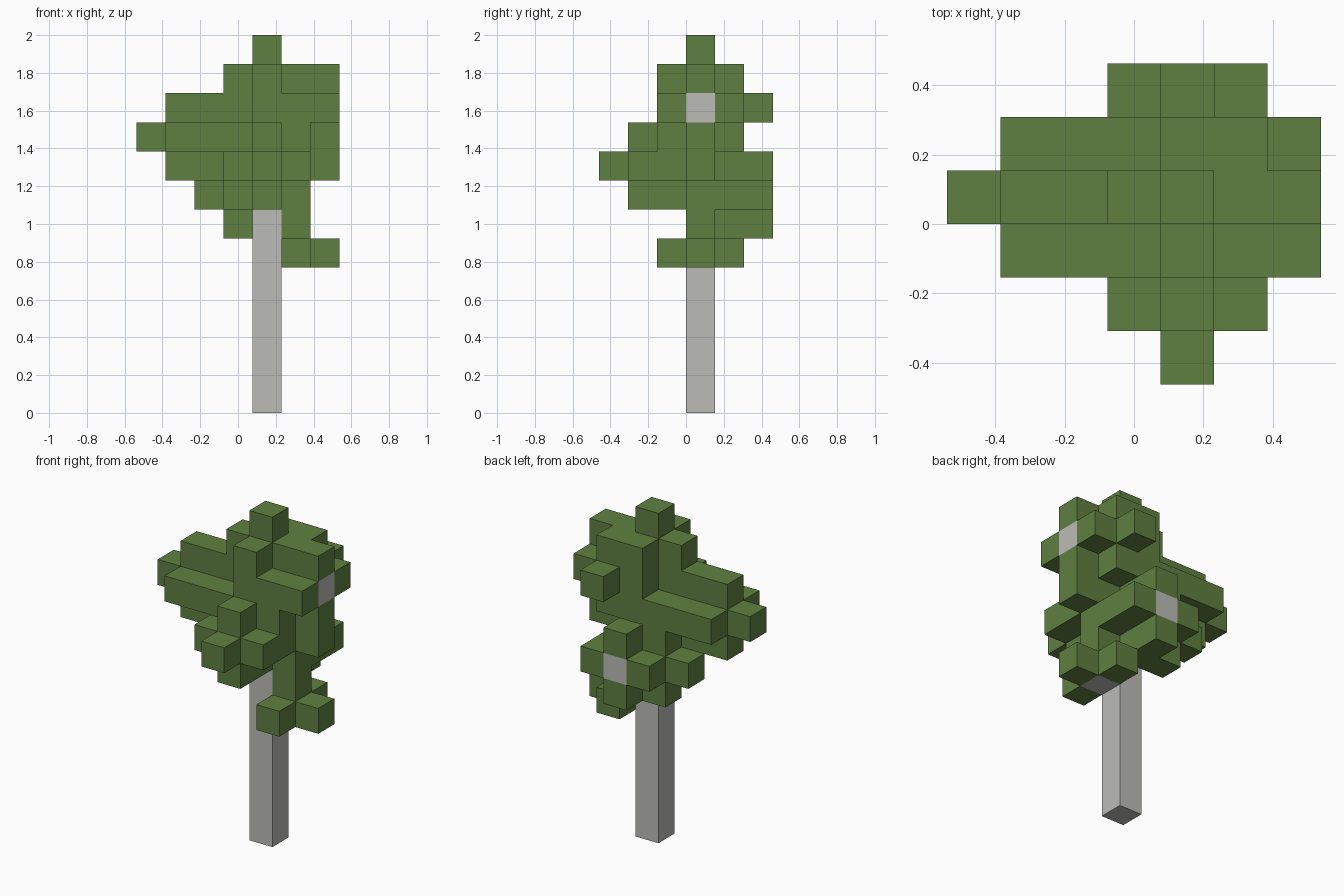
import bpy
import bmesh
import math
from mathutils import Vector

cube = bpy.data.objects.get("Cube")
if cube:
    bpy.data.objects.remove(cube, do_unlink=True)

GRID = Vector((7, 6, 13))      # block counts along x, y, z
SIZE = 2 / GRID.z              # edge of one block
LOWEST_LEAF = 5
AXES = [(1, 0, 0), (-1, 0, 0), (0, 1, 0), (0, -1, 0), (0, 0, 1), (0, 0, -1)]


def material(name, colour):
    mat = bpy.data.materials.new(name)
    mat.use_nodes = True
    mat.diffuse_color = (*colour, 1)
    bsdf = next(n for n in mat.node_tree.nodes if n.type == 'BSDF_PRINCIPLED')
    bsdf.inputs["Base Color"].default_value = (*colour, 1)
    return mat


def row(start, axis, count):
    """Cells in a straight line from a start cell."""
    step = Vector(AXES[axis])
    return {tuple(int(c) for c in Vector(start) + step * n) for n in range(count)}


def neighbours(cell):
    return [tuple(c + d for c, d in zip(cell, axis)) for axis in AXES]


def inside(cell):
    return all(0 <= c < g for c, g in zip(cell, GRID)) and cell[2] >= LOWEST_LEAF


def shell(name, cells, solid, mat):
    """Mesh of the cell faces that touch open air, with flat areas merged."""
    bm = bmesh.new()
    for cell in cells:
        centre = Vector(cell) + Vector((0.5, 0.5, 0.5))
        for axis, other in zip(AXES, neighbours(cell)):
            if other in solid:
                continue
            normal = Vector(axis)
            u = Vector((normal.y, normal.z, normal.x))
            v = normal.cross(u)
            corners = [centre + (normal + u * a + v * b) / 2
                       for a, b in ((-1, -1), (1, -1), (1, 1), (-1, 1))]
            bm.faces.new([bm.verts.new(c) for c in corners])
    bmesh.ops.remove_doubles(bm, verts=bm.verts, dist=0.01)
    bmesh.ops.dissolve_limit(bm, angle_limit=math.radians(1),
                             verts=bm.verts, edges=bm.edges)
    # Centre the block grid and scale it
    for vert in bm.verts:
        vert.co.x -= GRID.x / 2
        vert.co.y -= GRID.y / 2
        vert.co *= SIZE
    mesh = bpy.data.meshes.new(name)
    bm.to_mesh(mesh)
    bm.free()
    mesh.materials.append(mat)
    obj = bpy.data.objects.new(name, mesh)
    bpy.context.collection.objects.link(obj)
    return obj


# Trunk and the branches that carry leaves
trunk = row((4, 3, 0), 4, 12)
left_side_branch = row((3, 3, 9), 1, 3)
front_branch = row((4, 2, 8), 3, 2)
back_branch = row((4, 4, 7), 2, 2) | row((3, 4, 7), 0, 1)
low_branch = row((5, 3, 5), 0, 1)
upper_branch = row((5, 3, 9), 4, 2) | row((5, 4, 10), 0, 1) | row((6, 3, 10), 0, 1)
branches = (left_side_branch | front_branch | back_branch
            | low_branch | upper_branch)
wood = trunk | branches

# Leaves wrap every branch block and the upper trunk
leafy = branches | {c for c in trunk if c[2] >= 7}
leaves = {n for cell in leafy for n in neighbours(cell) if inside(n)}
leaves |= row((6, 3, 8), 0, 1)     # hanging leaf block
leaves -= wood

bark = material("pale grey bark", (0.50, 0.50, 0.475))
green = material("leaf green", (0.114, 0.216, 0.051))
shell("trunk_and_branches", wood, wood | leaves, bark)
shell("foliage", leaves, wood | leaves, green)
